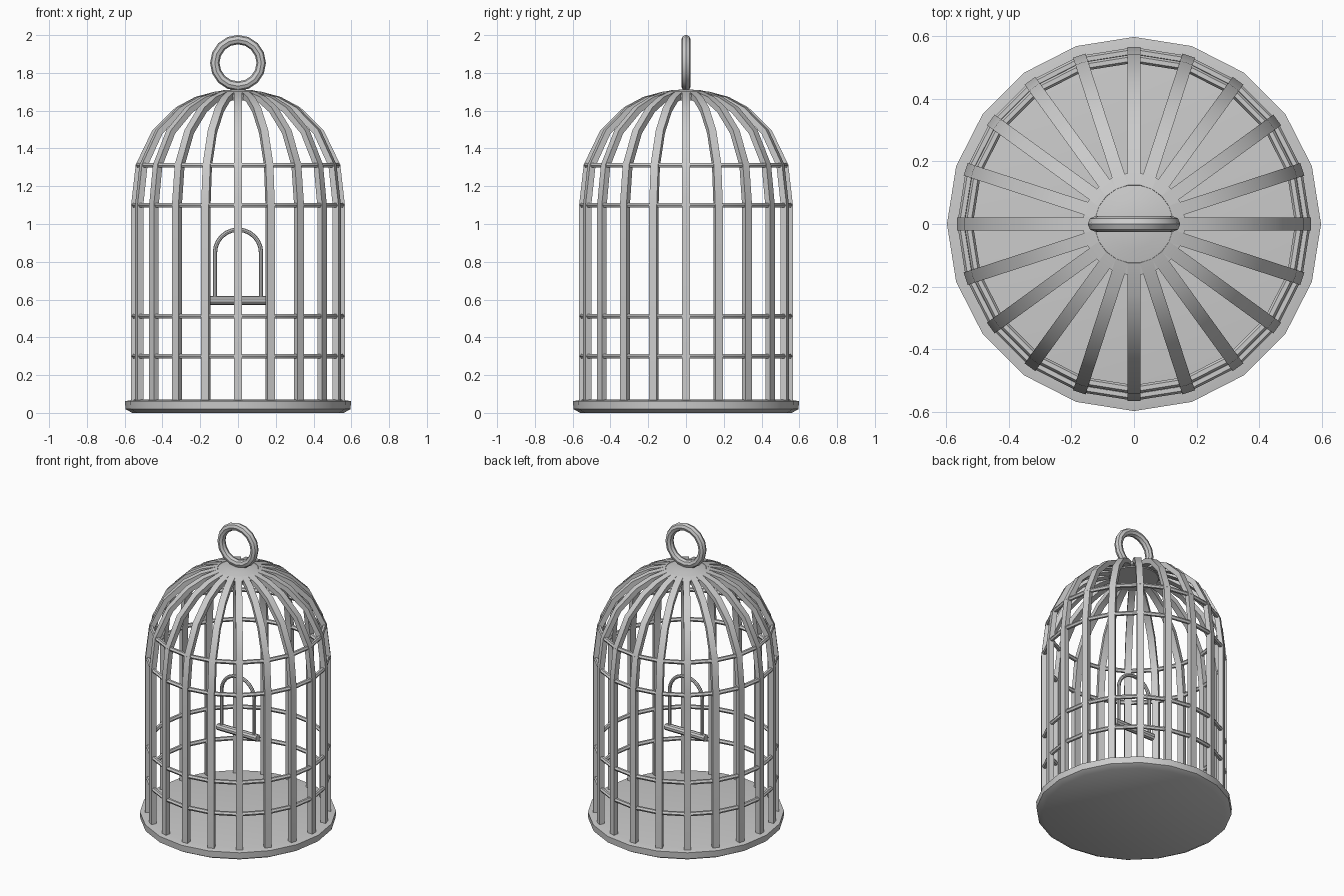
import bpy, bmesh
from math import sin, cos, pi, radians
from mathutils import Vector

if "Cube" in bpy.data.objects:
    bpy.data.objects.remove(bpy.data.objects["Cube"])

N = 20  # bars around the cage


def finish(bm, name, smooth=True):
    bmesh.ops.recalc_face_normals(bm, faces=bm.faces)
    me = bpy.data.meshes.new(name)
    bm.to_mesh(me)
    bm.free()
    ob = bpy.data.objects.new(name, me)
    bpy.context.collection.objects.link(ob)
    if smooth:
        bpy.ops.object.select_all(action='DESELECT')
        bpy.context.view_layer.objects.active = ob
        ob.select_set(True)
        bpy.ops.object.shade_smooth_by_angle(angle=radians(35))
    return ob


def lathe(name, profile, closed=False, sides=N):
    """Revolve an (r, z) profile around z; open profiles get end caps."""
    bm = bmesh.new()
    rows = [[bm.verts.new((r * cos(2 * pi * i / sides), r * sin(2 * pi * i / sides), z))
             for i in range(sides)] for r, z in profile]
    pairs = list(zip(rows, rows[1:])) + ([(rows[-1], rows[0])] if closed else [])
    for a, b in pairs:
        for i in range(sides):
            j = (i + 1) % sides
            bm.faces.new((a[i], a[j], b[j], b[i]))
    if not closed:
        bm.faces.new(rows[0])
        bm.faces.new(rows[-1])
    return finish(bm, name)


def sweep(bm, path, section, side, closed=False):
    """Sweep a section (u along normal, v along side) along a planar path."""
    rows, n = [], len(path)
    for k, p in enumerate(path):
        a = path[(k - 1) % n] if closed or k else p
        b = path[(k + 1) % n] if closed or k < n - 1 else p
        t = (b - a).normalized()
        nor = side.cross(t)
        rows.append([bm.verts.new(p + nor * u + side * v) for u, v in section])
    m = len(section)
    for k in range(n if closed else n - 1):
        a, b = rows[k], rows[(k + 1) % n]
        for i in range(m):
            bm.faces.new((a[i], a[(i + 1) % m], b[(i + 1) % m], b[i]))
    if not closed:
        bm.faces.new(rows[0])
        bm.faces.new(rows[-1])


def circle(r, n):
    return [(r * cos(2 * pi * i / n), r * sin(2 * pi * i / n)) for i in range(n)]


# base tray
lathe("base", [(0.56, 0), (0.596, 0.02), (0.598, 0.062), (0.55, 0.07)])

# vertical bars bending into the dome
bar_path = [(0.55, 0.05), (0.55, 1.1), (0.526, 1.31), (0.44, 1.488),
            (0.32, 1.605), (0.22, 1.658), (0.12, 1.685)]
bar_section = [(-0.016, -0.021), (0.016, -0.021), (0.016, 0.021), (-0.016, 0.021)]
bm = bmesh.new()
for i in range(N):
    a = 2 * pi * i / N
    radial, side = Vector((cos(a), sin(a), 0)), Vector((-sin(a), cos(a), 0))
    sweep(bm, [radial * r + Vector((0, 0, z)) for r, z in bar_path], bar_section, side)
finish(bm, "bars")

# horizontal hoops
for k, (r, z) in enumerate([(0.551, 0.30), (0.551, 0.512), (0.551, 1.1), (0.529, 1.31)]):
    lathe(f"hoop_{k + 1}", [(r + u, z + v) for u, v in circle(0.014, 6)], closed=True)

# crown where the bars meet
lathe("crown", [(0.15, 1.655), (0.165, 1.688), (0.08, 1.708), (0.02, 1.712)])

# hanging ring
bm = bmesh.new()
sweep(bm, [Vector((x, 0, 1.853 + z)) for x, z in circle(0.123, 16)],
      circle(0.025, 8), Vector((0, 1, 0)), closed=True)
finish(bm, "hanging_ring")

# perch rod
bm = bmesh.new()
sweep(bm, [Vector((-0.148, 0, 0.595)), Vector((0.148, 0, 0.595))],
      circle(0.023, 10), Vector((0, 1, 0)))
finish(bm, "perch")

# arched swing wire
arch = [Vector((0.122 * cos(pi * i / 12), 0, 0.848 + 0.122 * sin(pi * i / 12))) for i in range(13)]
arch = [Vector((0.122, 0, 0.6))] + arch + [Vector((-0.122, 0, 0.6))]
bm = bmesh.new()
sweep(bm, arch, circle(0.0115, 8), Vector((0, 1, 0)))
finish(bm, "swing_wire")
